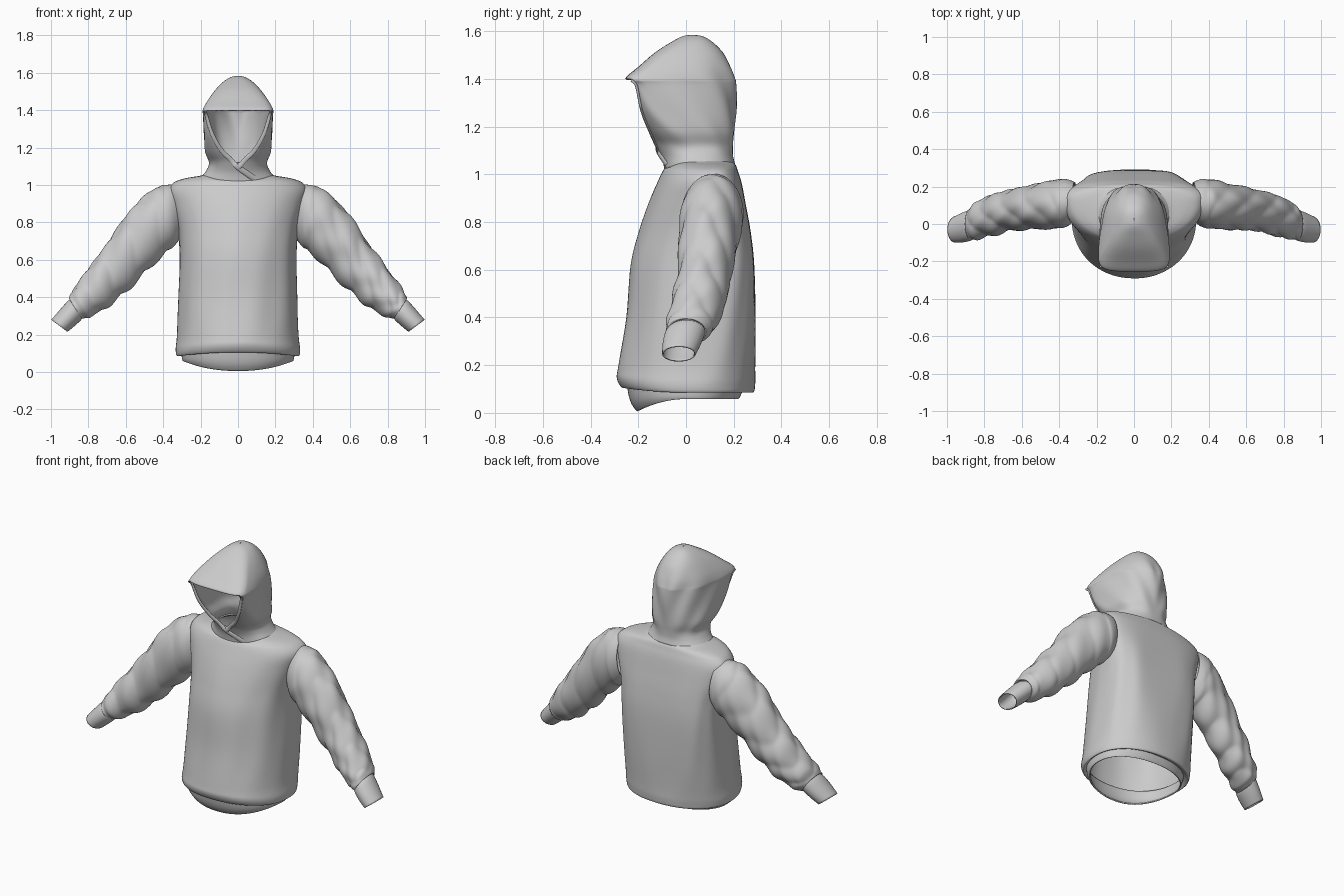
import bpy, bmesh, math
from mathutils import Vector

if "Cube" in bpy.data.objects:
    bpy.data.objects.remove(bpy.data.objects["Cube"])

fabric = bpy.data.materials.new("grey_fabric")
fabric.use_nodes = True
fabric.diffuse_color = (0.6, 0.6, 0.6, 1)
fabric.node_tree.nodes["Principled BSDF"].inputs["Base Color"].default_value = (0.6, 0.6, 0.6, 1)


def spline(keys, sub):
    """Smoothly interpolate rows of section values."""
    rows = []
    last = len(keys) - 1
    for i in range(last):
        p0, p1, p2, p3 = (keys[min(max(i + k, 0), last)] for k in (-1, 0, 1, 2))
        for s in range(sub):
            t = s / sub
            rows.append([b + t / 2 * (c - a + t * (2 * a - 5 * b + 4 * c - d + t * (3 * (b - c) + d - a)))
                         for a, b, c, d in zip(p0, p1, p2, p3)])
    return rows + [list(keys[-1])]


def loft(name, rings, flip=False, thick=0.008, keep=lambda i, j: True):
    """Skin closed rings into a thin cloth shell."""
    bm = bmesh.new()
    grid = [[bm.verts.new(p) for p in ring] for ring in rings]
    n = len(grid[0])
    for i in range(len(grid) - 1):
        for j in range(n):
            if keep(i, j):
                k = (j + 1) % n
                quad = [grid[i][j], grid[i][k], grid[i + 1][k], grid[i + 1][j]]
                bm.faces.new(quad[::-1] if flip else quad)
    bmesh.ops.delete(bm, geom=[v for v in bm.verts if not v.link_faces], context="VERTS")
    mesh = bpy.data.meshes.new(name)
    bm.to_mesh(mesh)
    bm.free()
    mesh.materials.append(fabric)
    obj = bpy.data.objects.new(name, mesh)
    bpy.context.collection.objects.link(obj)
    if thick:
        shell = obj.modifiers.new("cloth", "SOLIDIFY")
        shell.thickness = thick
        shell.offset = -1
    bpy.context.view_layer.objects.active = obj
    obj.select_set(True)
    bpy.ops.object.shade_smooth_by_angle(angle=math.radians(50))
    obj.select_set(False)


def body_point(row, a, nf, nb, scale=1.0):
    """Point of a level section: flat or round front and back halves."""
    z, w, front, back, mid, dip = row[:6]
    s, c = math.sin(a), math.cos(a)
    n = nf if c > 0 else nb
    x = math.copysign(abs(s) ** (2 / n), s) * w * scale
    reach = (mid - front) if c > 0 else (back - mid)
    y = mid - math.copysign(abs(c) ** (2 / n), c) * reach * scale
    return Vector((x, y, z - dip * min(y, 0) ** 2))


def angles(n):
    return [math.tau * j / n for j in range(n)]


# Torso: height, half width, front, back, widest y, front dip, back squareness
torso = spline([
    (.105, .30, -.25, .24, .03, -.1, 2.2),
    (.085, .325, -.27, .28, .03, -.3, 2.2),
    (.12, .333, -.29, .29, .03, -.3, 2.2),
    (.20, .325, -.283, .29, .04, 0, 2.4),
    (.40, .318, -.25, .292, .05, 0, 2.9),
    (.62, .312, -.23, .287, .07, 0, 3.6),
    (.76, .322, -.195, .272, .09, 0, 3.6),
    (.88, .352, -.155, .25, .11, 0, 3.3),
    (.965, .372, -.12, .233, .12, 0, 2.8),
    (1.012, .345, -.10, .218, .12, .3, 2.5),
    (1.035, .285, -.09, .21, .11, 1.5, 2.4),
    (1.05, .20, -.082, .20, .08, 4, 2.3),
    (1.062, .168, -.065, .185, .07, 4, 2.3)], 6)


def torso_fold(z, a):
    fade = max(0, min(1, (z - .1) * 5, (1 - z) * 4))
    drape = math.sin(7 * a + 2 * z) * .007 + math.sin(11 * a - 5 * z) * .005
    return 1 + fade * drape


loft("torso", [[body_point(r, a, 2.1, r[6], torso_fold(r[0], a)) for a in angles(96)] for r in torso])

# Hem band hanging inside the lower edge
hem = spline([
    (.058, .295, -.205, .22, .02, 1.25),
    (.075, .30, -.235, .23, .02, .4),
    (.13, .305, -.25, .25, .03, 0)], 4)
loft("hem_band", [[body_point(r, a, 2.2, 2.2) for a in angles(96)] for r in hem])

# Hood: the same section values, plus half width of the face opening
hood_keys = [
    (1.045, .194, -.09, .205, .06, 4, .008),
    (1.08, .168, -.10, .197, .05, 1.5, .010),
    (1.12, .155, -.125, .198, .03, 0, .025),
    (1.18, .177, -.16, .205, -.01, 0, .085),
    (1.27, .183, -.205, .208, -.08, 0, .138),
    (1.37, .185, -.23, .206, -.14, 0, .168),
    (1.40, .187, -.255, .203, -.17, 0, .175),
    (1.45, .163, -.20, .188, -.12, 0, .145),
    (1.51, .12, -.13, .155, -.05, 0, .10),
    (1.555, .075, -.06, .11, .01, 0, .06),
    (1.578, .035, -.015, .07, .03, 0, .025),
    (1.584, .003, .02, .03, .025, 0, .002)]
STEP, SIDES, FRONT = 5, 72, 12
BRIM = 6 * STEP
hood = spline(hood_keys, STEP)


def hood_ring(row):
    z = row[0]
    nf = 2.2 + 1.8 * max(0, 1 - abs(z - 1.38) / .25)
    edge = math.asin(min(1, max(row[6], .002) / row[1]) ** (nf / 2))
    turn = [-edge + 2 * edge * j / FRONT for j in range(FRONT)]
    turn += [edge + (math.tau - 2 * edge) * j / SIDES for j in range(SIDES)]
    ring = []
    for a in turn:
        fade = max(0, min(1, (z - 1.06) * 9, (1.5 - z) * 9)) * math.sin(a / 2) ** 2
        side = abs(math.remainder(a, math.tau))
        fold = 1 + fade * .02 * math.sin(9 * side + 18 * z)
        ring.append(body_point(row, a, nf, 2.3, fold))
    return ring


hood_rings = [hood_ring(r) for r in hood]
loft("hood", hood_rings, keep=lambda i, j: j >= FRONT or i >= BRIM or i < 2 * STEP)

# Folded borders following the face opening, tucked together at the throat
for side, label in ((1, "left"), (-1, "right")):
    # The right border lies on top and runs on across the throat
    end = (.012, -.112, 1.105) if side > 0 else (-.085, -.078, 1.035)
    path = [hood_rings[i][FRONT] for i in range(BRIM - 1, 2 * STEP + 1, -1)]
    path += [Vector(p) for p in spline([(.022, -.121, 1.115), (0, -.118, 1.095), end], 4)]
    rings = []
    for i, p in enumerate(path):
        along = path[min(i + 1, len(path) - 1)] - path[max(i - 1, 0)]
        across = along.cross(Vector((0, 1, 0))).normalized()
        deep = along.cross(across).normalized()
        width = .008 + .008 * i / len(path)
        pts = [p + across * math.cos(a) * width + deep * math.sin(a) * .006 for a in angles(12)]
        rings.append([Vector((v.x * side, v.y, v.z)) for v in pts])
    loft(label + "_hood_border", rings, flip=side > 0, thick=0)

# Sleeves: upper x and z, lower x and z, front and back y
sleeve_keys = [
    (.33, 1.0, .305, .72, .02, .225),
    (.385, 1.0, .34, .675, -.015, .24),
    (.455, .975, .395, .63, -.025, .235),
    (.575, .865, .50, .525, -.03, .21),
    (.69, .70, .61, .42, -.035, .185),
    (.79, .565, .70, .345, -.06, .16),
    (.875, .45, .79, .295, -.08, .12),
    (.905, .395, .835, .285, -.085, .085)]
cuff_keys = [
    (.895, .39, .832, .29, -.08, .08),
    (.915, .375, .842, .275, -.09, .075),
    (.955, .33, .875, .245, -.098, .06),
    (.998, .28, .912, .215, -.1, .04)]


def sleeve_rings(rows, side, wrinkle):
    rings = []
    for i, (tx, tz, bx, bz, front, back) in enumerate(rows):
        top, low = Vector((tx, 0, tz)), Vector((bx, 0, bz))
        mid, up = (top + low) / 2, (top - low) / 2
        mid.y = (front + back) / 2
        t = i / (len(rows) - 1)
        fade = max(0, min(1, t * 3 - .35, (1 - t) * 8)) * wrinkle
        ring = []
        for a in angles(48):
            # Slanted creases with rounded crests and tight valleys
            slant = math.sin(a + side) * 1.6 + math.sin(2 * a) * .9
            crease = abs(math.sin(t * 19 + slant)) - .62
            soft = math.sin(t * 34 - 2 * slant + side) * .35
            k = 1 + fade * (crease + soft)
            p = mid + (up * math.cos(a) - Vector((0, (back - front) / 2, 0)) * math.sin(a)) * k
            ring.append((p.x * side, p.y, p.z))
        rings.append(ring)
    return rings


for side, label in ((1, "left"), (-1, "right")):
    loft(label + "_sleeve", sleeve_rings(spline(sleeve_keys, 12), side, .09), flip=side < 0)
    loft(label + "_cuff", sleeve_rings(spline(cuff_keys, 4), side, 0), flip=side < 0, thick=.006)
